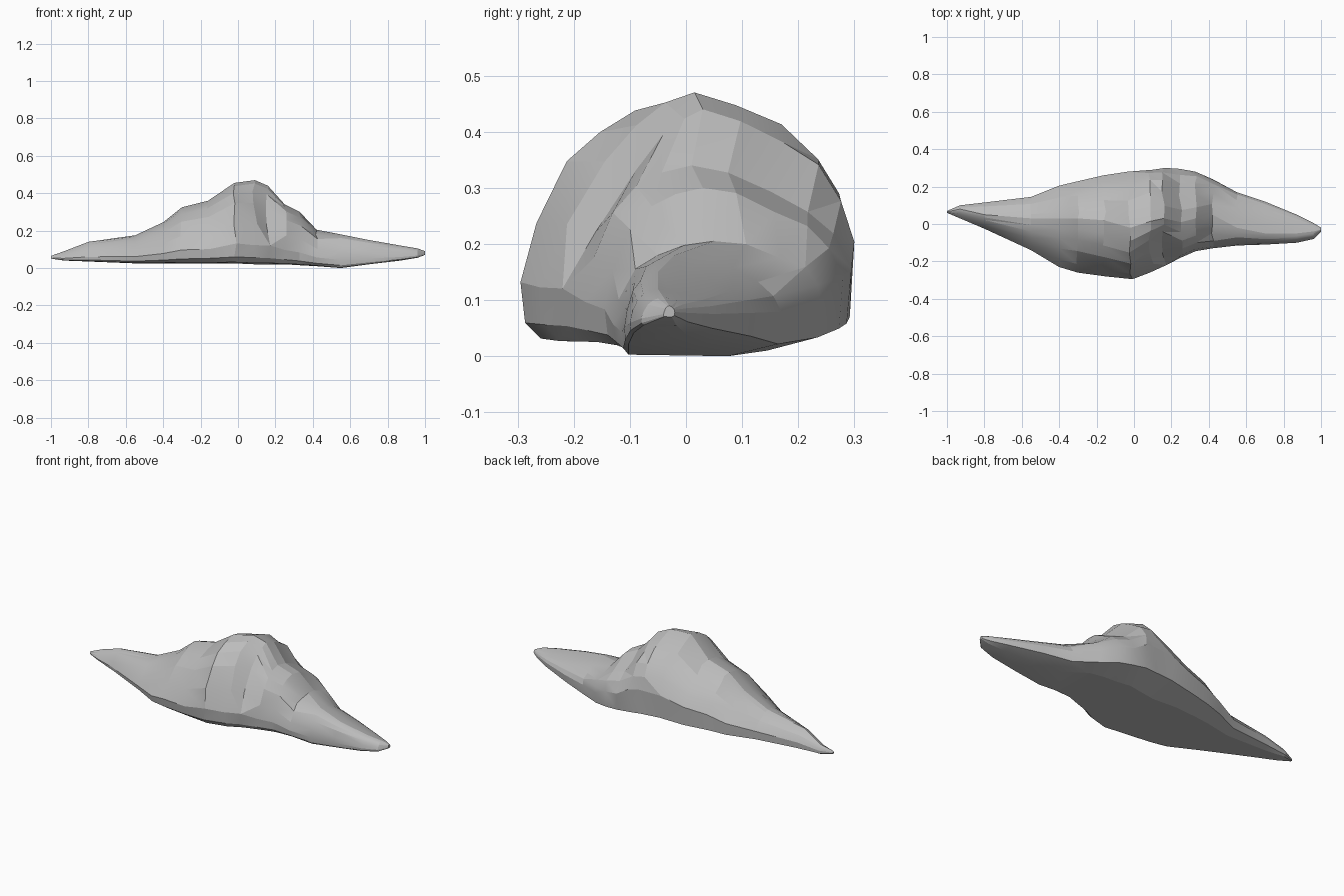
import bpy
import bmesh
import random

default_cube = bpy.data.objects.get("Cube")
if default_cube:
    bpy.data.objects.remove(default_cube, do_unlink=True)

random.seed(4)

# Cross-sections along the length, in hundredths of a unit:
# x, front edge, back edge, underside, crest, crest position,
# front fullness, back fullness
STATIONS = [
    (-100, 6, 7, 5, 6.5, 6.5, 50, 50),
    (-93, 3, 10, 4, 9, 8, 50, 50),
    (-80, -2.5, 11.5, 3.5, 14, 5, 60, 60),
    (-55, -14, 14.5, 2.5, 17.5, 3, 70, 60),
    (-40, -23, 20.5, 2.5, 24.5, 3, 70, 50),
    (-30, -26, 23, 2.5, 32.5, 3, 65, 45),
    (-16, -28, 26, 2.5, 36, 2, 80, 60),
    (-2, -29.5, 28, 2.5, 45.5, -2, 90, 70),
    (9, -26, 29, 2, 47, 1.5, 60, 95),
    (16, -22, 30, 2, 44, 3, 35, 85),
    (25, -18, 29.5, 2, 34, 1, 100, 75),
    (33, -14.5, 28, 1.5, 30, 3, 100, 80),
    (42, -13, 24, 1, 20.5, 5, 110, 110),
    (55, -11.5, 17, 0, 18, -2, 105, 90),
    (70, -11, 12, 2, 15, -5, 100, 90),
    (87, -10, 5, 4, 12, -5, 100, 90),
    (96, -8, 0.5, 5.5, 10.5, -4, 90, 90),
    (100, -4, -2, 7, 9, -3, 80, 80),
]

# Half outlines of a full cross-section: reach from the crest, height
FRONT_UPPER = [(0.28, 0.96), (0.52, 0.88), (0.74, 0.74), (0.92, 0.48), (1, 0.24)]
FRONT_LOWER = [(0.97, 0.08), (0.87, 0.015)]
BACK_UPPER = [(0.28, 0.96), (0.58, 0.86), (0.82, 0.75), (0.95, 0.61), (1, 0.44)]
BACK_LOWER = [(0.97, 0.12), (0.5, 0)]


def cross_section(station):
    """Return one closed ring of points, blending a full dome with a plain slope."""
    x, front, back, low, high, crest, front_full, back_full = [v / 100 for v in station]

    def half(edge, upper, lower, fullness):
        rim = upper[-1][1]
        points = []
        for reach, height in upper:
            slope = (1 - height) / (1 - rim)
            reach = slope + (reach - slope) * fullness
            points.append((reach, height))
        return [(x, crest + (edge - crest) * reach, low + (high - low) * height)
                for reach, height in points + lower]

    front_side = half(front, FRONT_UPPER, FRONT_LOWER, front_full)
    back_side = half(back, BACK_UPPER, BACK_LOWER, back_full)
    return [(x, crest, high)] + back_side + front_side[::-1]


def roughen(ring):
    """Shift the upper points a little to break up the regular facets."""
    amount = 0.03 * (max(p[2] for p in ring) - min(p[2] for p in ring))
    return [(x + random.uniform(-amount, amount),
             y,
             z + random.uniform(-amount, amount) / 2) if 0 < i < len(ring) - 1
            and z > 0.1 else (x, y, z)
            for i, (x, y, z) in enumerate(ring)]


# Loft the boulder through all cross-sections
bm = bmesh.new()
rings = [[bm.verts.new(p) for p in roughen(cross_section(s))] for s in STATIONS]
for ring, following in zip(rings, rings[1:]):
    count = len(ring)
    for i in range(count):
        j = (i + 1) % count
        bm.faces.new((ring[i], ring[j], following[j], following[i]))

# Close both ends, then split the sides into irregular triangles
bm.faces.new(rings[0])
bm.faces.new(rings[-1])
bmesh.ops.recalc_face_normals(bm, faces=bm.faces)
bmesh.ops.triangulate(bm, faces=bm.faces, quad_method="SHORT_EDGE")

mesh = bpy.data.meshes.new("boulder")
bm.to_mesh(mesh)
bm.free()
boulder = bpy.data.objects.new("boulder", mesh)
bpy.context.collection.objects.link(boulder)

# Plain stone colour
stone = bpy.data.materials.new("grey stone")
stone.use_nodes = True
colour = (0.5, 0.5, 0.5, 1)
stone.diffuse_color = colour
shader = next(n for n in stone.node_tree.nodes if n.type == "BSDF_PRINCIPLED")
shader.inputs["Base Color"].default_value = colour
mesh.materials.append(stone)

# Soft shading over the gentle facets, crisp at the strong edges
bpy.ops.object.select_all(action="DESELECT")
boulder.select_set(True)
bpy.context.view_layer.objects.active = boulder
bpy.ops.object.shade_smooth_by_angle(angle=0.25)
